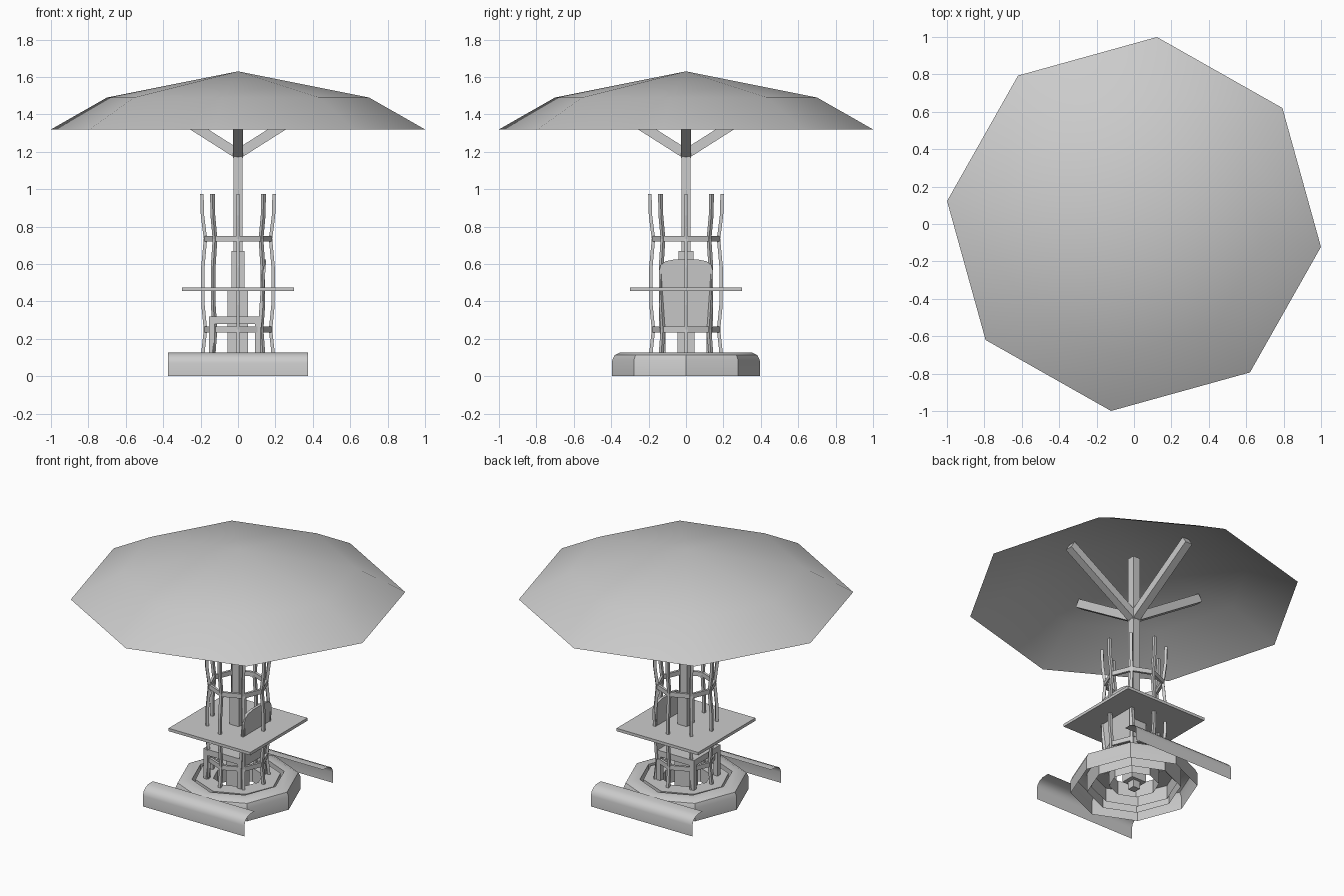
import bpy, bmesh
from math import sin, cos, pi, radians, hypot
from mathutils import Vector

if "Cube" in bpy.data.objects:
    bpy.data.objects.remove(bpy.data.objects["Cube"])


def finish(name, bm, smooth=None, normals=True):
    if normals:
        bmesh.ops.recalc_face_normals(bm, faces=bm.faces)
    me = bpy.data.meshes.new(name)
    bm.to_mesh(me)
    bm.free()
    ob = bpy.data.objects.new(name, me)
    bpy.context.collection.objects.link(ob)
    if smooth:
        bpy.ops.object.select_all(action='DESELECT')
        ob.select_set(True)
        bpy.context.view_layer.objects.active = ob
        bpy.ops.object.shade_smooth_by_angle(angle=radians(smooth))
    return ob


def box(name, x0, x1, y0, y1, z0, z1):
    bm = bmesh.new()
    bmesh.ops.create_cube(bm, size=1)
    for v in bm.verts:
        v.co = ((x0 + x1) / 2 + v.co.x * (x1 - x0),
                (y0 + y1) / 2 + v.co.y * (y1 - y0),
                (z0 + z1) / 2 + v.co.z * (z1 - z0))
    return finish(name, bm)


def lathe(name, profile, sides=8, offset=0, closed=True, sy=1, smooth=None):
    """Revolve (radius, z) points around z; sy stretches along y."""
    bm = bmesh.new()
    rings = []
    for r, z in profile:
        if r == 0:
            rings.append([bm.verts.new((0, 0, z))] * sides)
        else:
            angs = [offset + 2 * pi * i / sides for i in range(sides)]
            rings.append([bm.verts.new((r * cos(a), r * sy * sin(a), z)) for a in angs])
    n = len(rings)
    for k in range(n if closed else n - 1):
        a, b = rings[k], rings[(k + 1) % n]
        for i in range(sides):
            j = (i + 1) % sides
            vs = list(dict.fromkeys((a[i], a[j], b[j], b[i])))
            bm.faces.new(vs)
    return finish(name, bm, smooth)


def sweep(name, pts, side, w):
    """Square bar of width w along pts lying in a vertical plane with normal side."""
    bm = bmesh.new()
    rings = []
    for i, p in enumerate(pts):
        t = (pts[min(i + 1, len(pts) - 1)] - pts[max(i - 1, 0)]).normalized()
        u = side.cross(t).normalized()
        rings.append([bm.verts.new(p + (side * a + u * b) * w / 2)
                      for a, b in ((-1, -1), (1, -1), (1, 1), (-1, 1))])
    for a, b in zip(rings, rings[1:]):
        for i in range(4):
            j = (i + 1) % 4
            bm.faces.new((a[i], a[j], b[j], b[i]))
    bm.faces.new(rings[0])
    bm.faces.new(rings[-1])
    return finish(name, bm)


def extrude_x(name, pts, x0, x1, smooth=None):
    """Open (y, z) strip swept along x."""
    bm = bmesh.new()
    a = [bm.verts.new((x0, y, z)) for y, z in pts]
    b = [bm.verts.new((x1, y, z)) for y, z in pts]
    for i in range(len(pts) - 1):
        bm.faces.new((a[i], b[i], b[i + 1], a[i + 1]))
    return finish(name, bm, smooth, normals=False)


# Octagonal canopy, slightly turned
lathe("canopy", [(1.007, 1.32), (0.706, 1.49), (0, 1.63)],
      offset=radians(-7), closed=False, smooth=40)

# Central mast and its four struts
box("mast", -0.025, 0.025, -0.025, 0.025, 0.0, 1.6)
for i in range(4):
    d = Vector((round(cos(i * pi / 2)), round(sin(i * pi / 2)), 0))
    up = Vector((0, 0, 1))
    sweep(f"canopy_strut_{i}", [up * 1.188, d * 0.5 + up * 1.505], up.cross(d), 0.052)

# Stepped sleeve around the mast
box("mast_sleeve_lower", -0.057, 0.053, -0.045, 0.045, 0.05, 0.46)
box("mast_sleeve_upper", -0.034, 0.034, -0.04, 0.04, 0.46, 0.67)

# Cage of eight wavy bars with two hoops
bar = [(0.188, 0.12), (0.174, 0.25), (0.187, 0.38), (0.188, 0.58), (0.174, 0.735), (0.19, 0.86), (0.193, 0.975)]
for i in range(8):
    a = i * pi / 4
    d = Vector((cos(a), sin(a), 0))
    sweep(f"cage_bar_{i}", [d * r + Vector((0, 0, z)) for r, z in bar],
          Vector((-sin(a), cos(a), 0)), 0.018)
for name, z in (("lower_hoop", 0.25), ("upper_hoop", 0.735)):
    lathe(name, [(0.183, z - 0.015), (0.183, z + 0.015), (0.166, z + 0.015), (0.166, z - 0.015)])

# Square table top
box("table_top", -0.3, 0.3, -0.3, 0.3, 0.456, 0.475)

# Seat with legs and a round-cornered, leaning backrest
box("seat", -0.155, 0.12, -0.14, 0.14, 0.28, 0.32)
for k, x in enumerate((-0.155, 0.09)):
    for s, y in enumerate((-0.14, 0.11)):
        box(f"seat_leg_{k}{s}", x, x + 0.03, y, y + 0.03, 0.12, 0.28)
bm = bmesh.new()
outline = [(-0.145, 0.26), (0.145, 0.26), (0.145, 0.56), (0.135, 0.595), (0.11, 0.615), (0.06, 0.625),
           (-0.06, 0.625), (-0.11, 0.615), (-0.135, 0.595), (-0.145, 0.56)]
f = bm.faces.new([bm.verts.new((0.107 + (z - 0.26) * 0.07, y, z)) for y, z in outline])
ext = bmesh.ops.extrude_face_region(bm, geom=[f])
bmesh.ops.translate(bm, vec=(0.018, 0, 0),
                    verts=[v for v in ext["geom"] if isinstance(v, bmesh.types.BMVert)])
finish("backrest", bm)

# Base: outer octagonal rim with rounded shoulder, open underneath
lathe("base_rim", [(0.372, 0), (0.372, 0.085), (0.36, 0.113), (0.33, 0.128), (0.275, 0.128), (0.275, 0.0)],
      sy=1.06, closed=False, smooth=35)
# Inner plinth under the cage
lathe("inner_plinth", [(0.26, 0.03), (0.26, 0.122), (0.15, 0.122), (0.15, 0.03)], closed=False)

# Two curved benches at front and back
arc = [(0.465, 0.0), (0.465, 0.07), (0.458, 0.095), (0.44, 0.114), (0.41, 0.126), (0.36, 0.127)]
for name, s in (("front_bench", -1), ("back_bench", 1)):
    pts = [(s * y, z) for y, z in arc]
    extrude_x(name, pts if s < 0 else pts[::-1], -0.373, 0.373, smooth=40)
